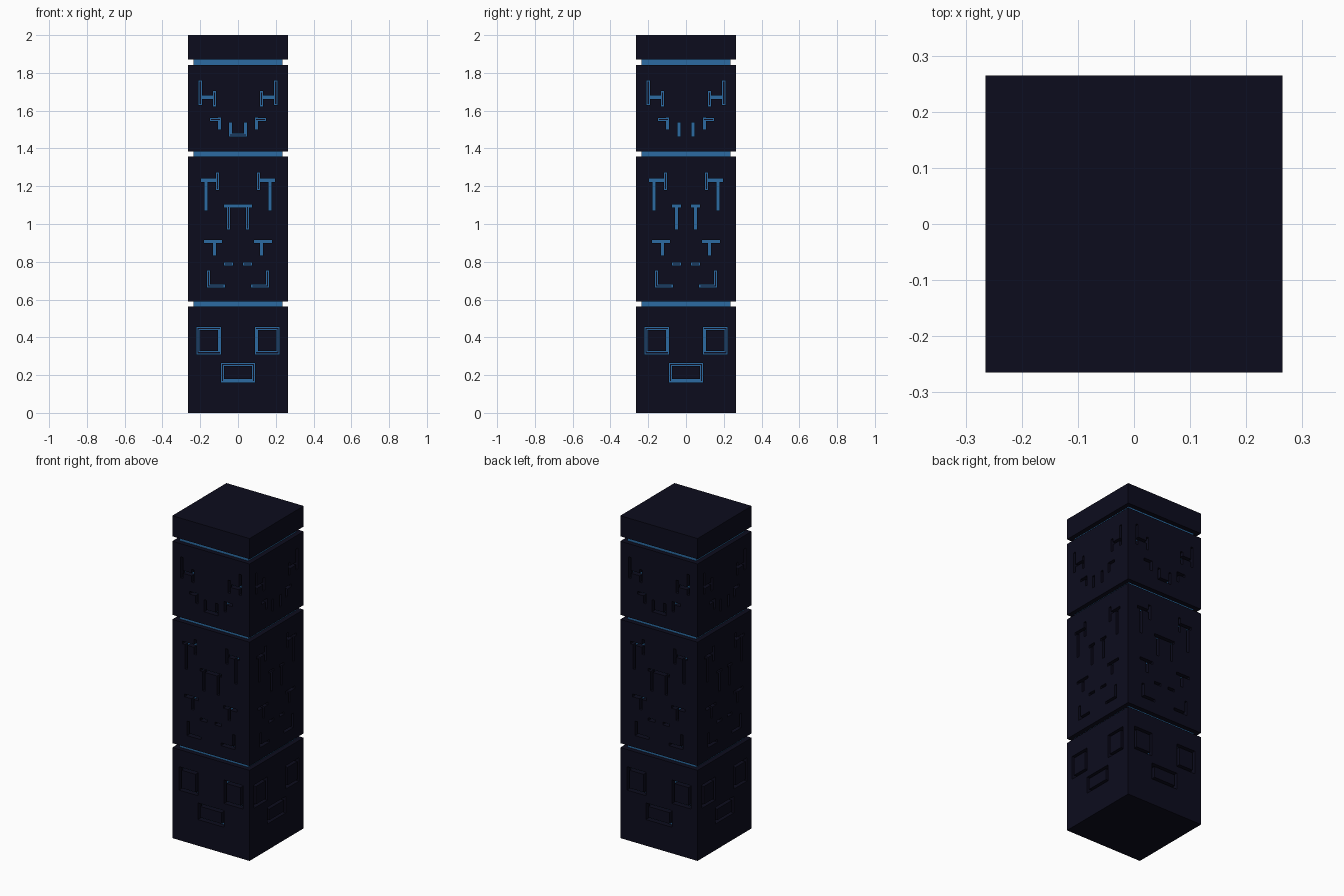
import bpy, bmesh
from mathutils import Vector, Matrix
from math import pi

if "Cube" in bpy.data.objects:
    bpy.data.objects.remove(bpy.data.objects["Cube"])

H = 0.265       # half width of the blocks
CORE = 0.236    # half width of the glowing core / groove floor
RIDGE = 0.243   # raised dark line inside the double-line grooves
W = 0.017       # groove width


def material(name, rgb):
    m = bpy.data.materials.new(name)
    m.diffuse_color = (*rgb, 1)
    m.use_nodes = True
    m.node_tree.nodes["Principled BSDF"].inputs["Base Color"].default_value = m.diffuse_color
    return m


DARK = material("dark navy stone", (0.0038, 0.0037, 0.0125))
BLUE = material("glowing blue", (0.025, 0.145, 0.36))


# A stroke is (x0, x1, z0, z1, has_ridge)
def hor(x0, x1, z, thin=False):
    return (x0, x1, z - W / 2, z + W / 2, thin)


def ver(x, z0, z1, thin=False):
    return (x - W / 2, x + W / 2, z0, z1, thin)


def ring(x0, x1, z0, z1, thick):
    h = W / 2
    return [hor(x0, x1, z0 + h, thick != "bottom"), hor(x0, x1, z1 - h, True),
            ver(x0 + h, z0, z1, True), ver(x1 - h, z0, z1, thick != "right")]


def mirrored(strokes):
    return strokes + [(-b, -a, c, d, t) for a, b, c, d, t in strokes]


# Engravings, left half, per block; the front/back and the sides differ slightly
lower = mirrored(ring(-0.22, -0.09, 0.31, 0.455, "right")) \
    + ring(-0.09, 0.09, 0.162, 0.265, "bottom")
middle = mirrored([
    hor(-0.196, -0.106, 1.232), ver(-0.109, 1.18, 1.273, True), ver(-0.169, 1.072, 1.232),
    hor(-0.18, -0.085, 0.908), ver(-0.125, 0.833, 0.908),
    hor(-0.074, -0.026, 0.789, True),
    ver(-0.156, 0.663, 0.753, True), hor(-0.1645, -0.07, 0.6715, True)])
middle_front = middle + [hor(-0.074, 0.074, 1.096)] + mirrored([ver(-0.05, 0.97, 1.096, True)])
middle_side = middle + mirrored([hor(-0.074, -0.026, 1.096), ver(-0.05, 0.97, 1.096)])
upper = mirrored([
    ver(-0.2, 1.63, 1.76, True), hor(-0.2, -0.122, 1.671), ver(-0.124, 1.623, 1.703, True),
    hor(-0.148, -0.09, 1.554, True), ver(-0.098, 1.5, 1.563)])
upper_front = upper + mirrored([ver(-0.039, 1.462, 1.537)]) + [hor(-0.047, 0.047, 1.4705, True)]
upper_side = upper + mirrored([ver(-0.037, 1.462, 1.537)])


def add_face(bm, points, normal, mat):
    f = bm.faces.new([bm.verts.new(p) for p in points])
    f.normal_update()
    if f.normal.dot(normal) < 0:
        f.normal_flip()
    f.material_index = mat


def panel(bm, strokes, z0, z1, rot):
    """One engraved face: a grid whose cells are surface, groove floor or ridge."""
    ridges = []
    for a, b, c, d, t in strokes:
        if t:
            p = W / 3
            ridges.append((a + p, b - p, c + p, d - p))
    rects = [s[:4] for s in strokes] + ridges
    xs = sorted({round(v, 4) for r in rects for v in r[:2]} | {-H, H})
    zs = sorted({round(v, 4) for r in rects for v in r[2:]} | {z0, z1})

    def level(i, j):
        x, z = (xs[i] + xs[i + 1]) / 2, (zs[j] + zs[j + 1]) / 2
        hit = lambda rs: any(r[0] < x < r[1] and r[2] < z < r[3] for r in rs)
        return RIDGE if hit(ridges) else CORE if hit(rects) else H

    nx, nz = len(xs) - 1, len(zs) - 1
    lev = [[level(i, j) for j in range(nz)] for i in range(nx)]

    def put(pts, n, mat):
        add_face(bm, [rot @ Vector(p) for p in pts], rot @ Vector(n), mat)

    for i in range(nx):
        # merge equal neighbours along z into one quad
        j = 0
        while j < nz:
            k = j
            while k < nz and lev[i][k] == lev[i][j]:
                k += 1
            y = -lev[i][j]
            put([(xs[i], y, zs[j]), (xs[i + 1], y, zs[j]), (xs[i + 1], y, zs[k]),
                 (xs[i], y, zs[k])], (0, -1, 0), 1 if lev[i][j] == CORE else 0)
            j = k
        # groove walls
        for j in range(nz):
            a = lev[i][j]
            if i + 1 < nx and lev[i + 1][j] != a:
                b, x = lev[i + 1][j], xs[i + 1]
                put([(x, -a, zs[j]), (x, -b, zs[j]), (x, -b, zs[j + 1]), (x, -a, zs[j + 1])],
                    (1 if a > b else -1, 0, 0), 0)
            if j + 1 < nz and lev[i][j + 1] != a:
                b, z = lev[i][j + 1], zs[j + 1]
                put([(xs[i], -a, z), (xs[i], -b, z), (xs[i + 1], -b, z), (xs[i + 1], -a, z)],
                    (0, 0, 1 if a > b else -1), 0)


def finish(bm, name):
    bmesh.ops.remove_doubles(bm, verts=bm.verts, dist=1e-5)
    me = bpy.data.meshes.new(name)
    bm.to_mesh(me)
    bm.free()
    me.materials.append(DARK)
    me.materials.append(BLUE)
    bpy.context.collection.objects.link(bpy.data.objects.new(name, me))


def square(bm, half, z, up, mat=0):
    add_face(bm, [(-half, -half, z), (half, -half, z), (half, half, z), (-half, half, z)],
             Vector((0, 0, up)), mat)


def block(name, z0, z1, front, side):
    bm = bmesh.new()
    for k in range(4):
        panel(bm, side if k % 2 else front, z0, z1, Matrix.Rotation(k * pi / 2, 3, 'Z'))
    square(bm, H, z0, -1)
    square(bm, H, z1, 1)
    finish(bm, name)


# Stone blocks
block("lower_block", 0.0, 0.562, lower, lower)
block("middle_block", 0.589, 1.357, middle_front, middle_side)
block("upper_block", 1.385, 1.842, upper_front, upper_side)
block("cap_block", 1.872, 2.0, [], [])

# Blue core bands visible in the gaps between blocks
for n, (z0, z1) in enumerate([(0.562, 0.589), (1.357, 1.385), (1.842, 1.872)]):
    bm = bmesh.new()
    bmesh.ops.create_cube(bm, size=1, matrix=Matrix.Translation((0, 0, (z0 + z1) / 2))
                          @ Matrix.Diagonal((2 * CORE, 2 * CORE, z1 - z0, 1)))
    for f in bm.faces:
        f.material_index = 1
    finish(bm, f"core_band_{n + 1}")
